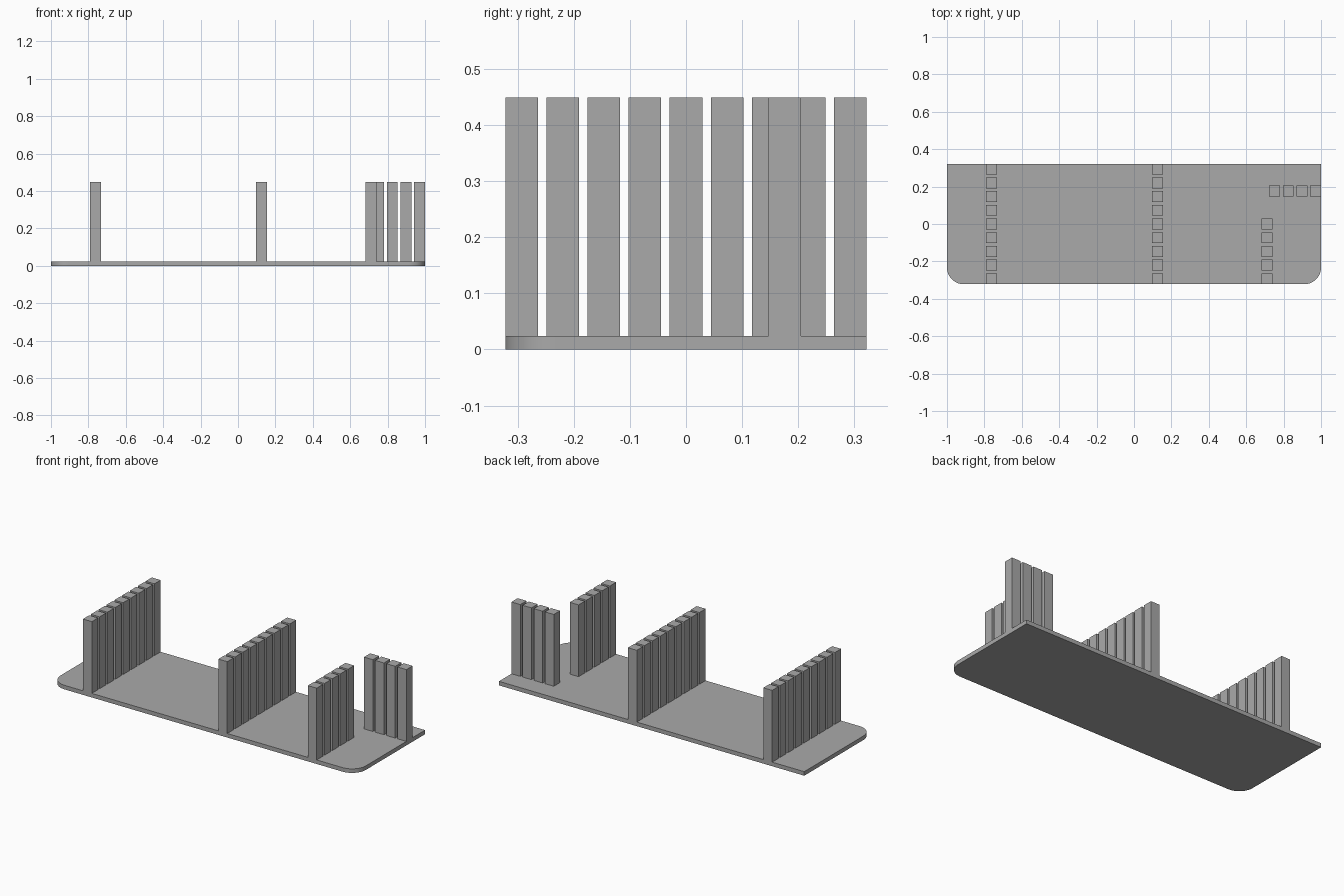
import bpy, bmesh, math

if "Cube" in bpy.data.objects:
    bpy.data.objects.remove(bpy.data.objects["Cube"])

W, D = 1.0, 0.322      # half width and half depth of the deck
T, H = 0.024, 0.449    # deck thickness, top of posts
R = 0.09               # front corner radius
S, P = 0.058, 0.07325  # post width and spacing
P = (2 * D - S) / 8

grey = bpy.data.materials.new("plain grey")
grey.diffuse_color = (0.4, 0.4, 0.4, 1)
grey.use_nodes = True
grey.node_tree.nodes["Principled BSDF"].inputs["Base Color"].default_value = grey.diffuse_color


def add_object(name, bm):
    bmesh.ops.recalc_face_normals(bm, faces=bm.faces)
    mesh = bpy.data.meshes.new(name)
    bm.to_mesh(mesh)
    bm.free()
    mesh.materials.append(grey)
    obj = bpy.data.objects.new(name, mesh)
    bpy.context.collection.objects.link(obj)
    return obj


# Deck: square back corners, rounded front corners
outline = [(W, D), (-W, D)]
for cx, start in ((-W + R, 180), (W - R, 270)):
    for i in range(17):
        a = math.radians(start + 90 * i / 16)
        outline.append((cx + R * math.cos(a), -D + R + R * math.sin(a)))
bm = bmesh.new()
face = bm.faces.new([bm.verts.new((x, y, 0)) for x, y in outline])
ext = bmesh.ops.extrude_face_region(bm, geom=[face], use_keep_orig=True)
bmesh.ops.translate(bm, vec=(0, 0, T),
                    verts=[g for g in ext["geom"] if isinstance(g, bmesh.types.BMVert)])
deck = add_object("deck", bm)
bpy.context.view_layer.objects.active = deck
deck.select_set(True)
bpy.ops.object.shade_smooth_by_angle(angle=math.radians(30))


# Post rows: square posts evenly spaced along one axis
def post_row(name, x, y, count, dx=0.0, dy=0.0):
    bm = bmesh.new()
    for i in range(count):
        cube = bmesh.ops.create_cube(bm, size=1)["verts"]
        bmesh.ops.scale(bm, vec=(S, S, H - T), verts=cube)
        bmesh.ops.translate(bm, vec=(x + i * dx, y + i * dy, (H + T) / 2), verts=cube)
    add_object(name, bm)


front = -D + S / 2
post_row("left_post_row", -0.761, front, 9, dy=P)
post_row("middle_post_row", 0.126, front, 9, dy=P)
post_row("right_post_row", 0.712, front, 5, dy=P)
post_row("side_post_row", W - S / 2, 0.176, 4, dx=-P)
